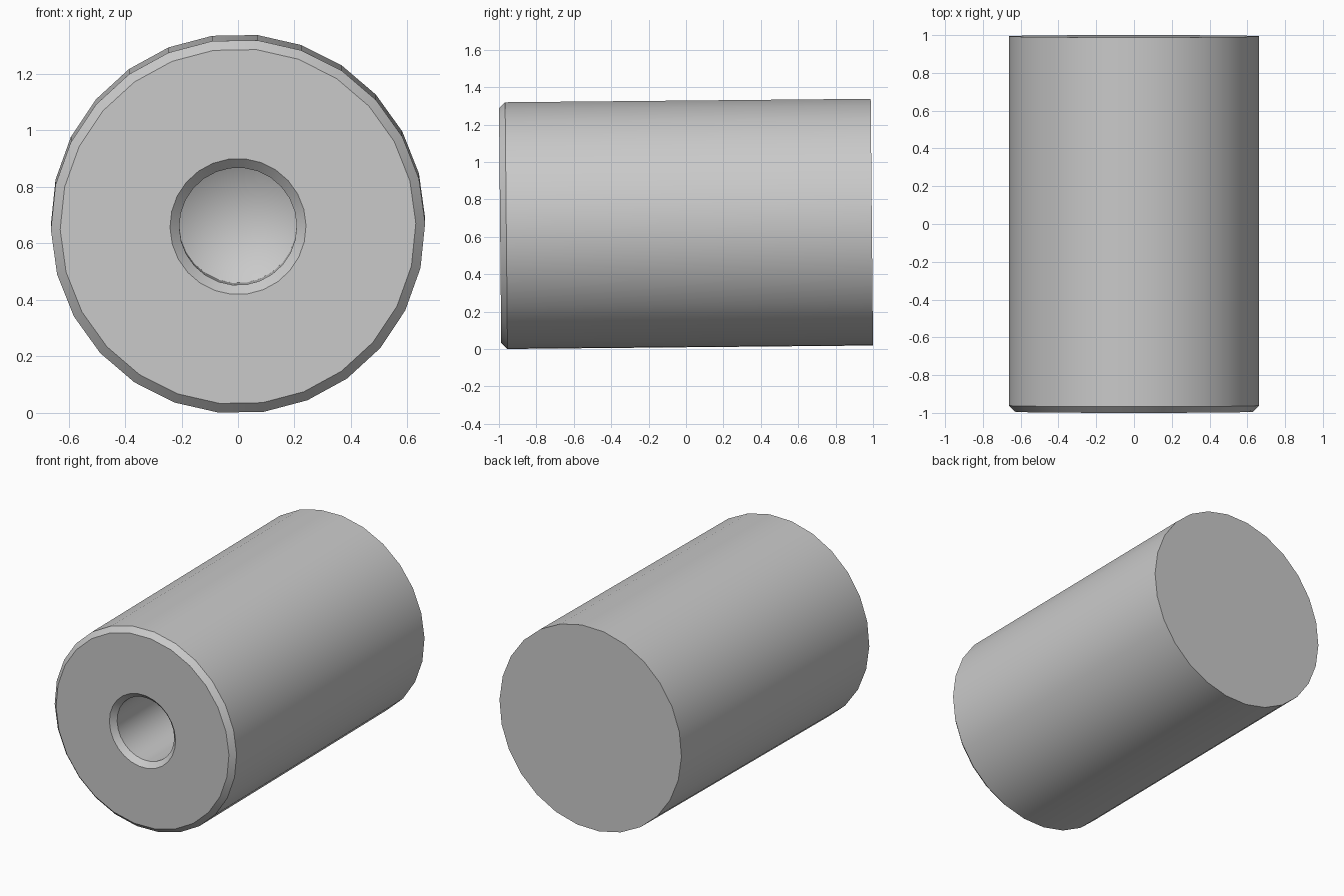
import bpy, bmesh, math
from mathutils import Matrix, Vector

cube = bpy.data.objects.get("Cube")
if cube:
    bpy.data.objects.remove(cube, do_unlink=True)

SIDES = 26
HALF = 0.994               # half the length along the axis
RADIUS = 0.663
BORE = 0.208
CHAMFER = 0.033
WALL_END = 0.78            # depth where the straight bore stops
TIP = WALL_END + BORE / math.tan(math.radians(59))

# plain metal
steel = bpy.data.materials.new("steel_grey")
steel.use_nodes = True
colour = (0.59, 0.59, 0.59, 1)
steel.diffuse_color = colour
steel.node_tree.nodes["Principled BSDF"].inputs["Base Color"].default_value = colour

# half section: (radius, position along the axis), back rim to bore tip
section = [
    (RADIUS, HALF),
    (RADIUS, -HALF + CHAMFER),
    (RADIUS - CHAMFER, -HALF),
    (BORE + CHAMFER, -HALF),
    (BORE, -HALF + CHAMFER),
    (BORE, -HALF + WALL_END),
    (0, -HALF + TIP),
]

# turn the section around the axis
bm = bmesh.new()
verts = [bm.verts.new((r, y, 0)) for r, y in section]
edges = [bm.edges.new(pair) for pair in zip(verts, verts[1:])]
bmesh.ops.spin(bm, geom=verts + edges, cent=(0, 0, 0), axis=(0, 1, 0),
               angle=math.tau, steps=SIDES, use_duplicate=False)
bmesh.ops.remove_doubles(bm, verts=bm.verts, dist=0.0005)

# flat back end
rim = [e for e in bm.edges if e.is_boundary]
bmesh.ops.holes_fill(bm, edges=rim, sides=0)
bmesh.ops.recalc_face_normals(bm, faces=bm.faces)

# facet phase, slight upward tilt to the back, and resting height
place = (Matrix.Translation(Vector((0, 0, 0.669)))
         @ Matrix.Rotation(0.0095, 4, 'X')
         @ Matrix.Rotation(math.radians(-1), 4, 'Y'))
bmesh.ops.transform(bm, matrix=place, verts=bm.verts)

mesh = bpy.data.meshes.new("drilled_cylinder")
bm.to_mesh(mesh)
bm.free()
mesh.materials.append(steel)
body = bpy.data.objects.new("drilled_cylinder", mesh)
bpy.context.collection.objects.link(body)

# smooth round walls, crisp chamfers and ends
bpy.ops.object.select_all(action='DESELECT')
body.select_set(True)
bpy.context.view_layer.objects.active = body
bpy.ops.object.shade_smooth_by_angle(angle=math.radians(25))
